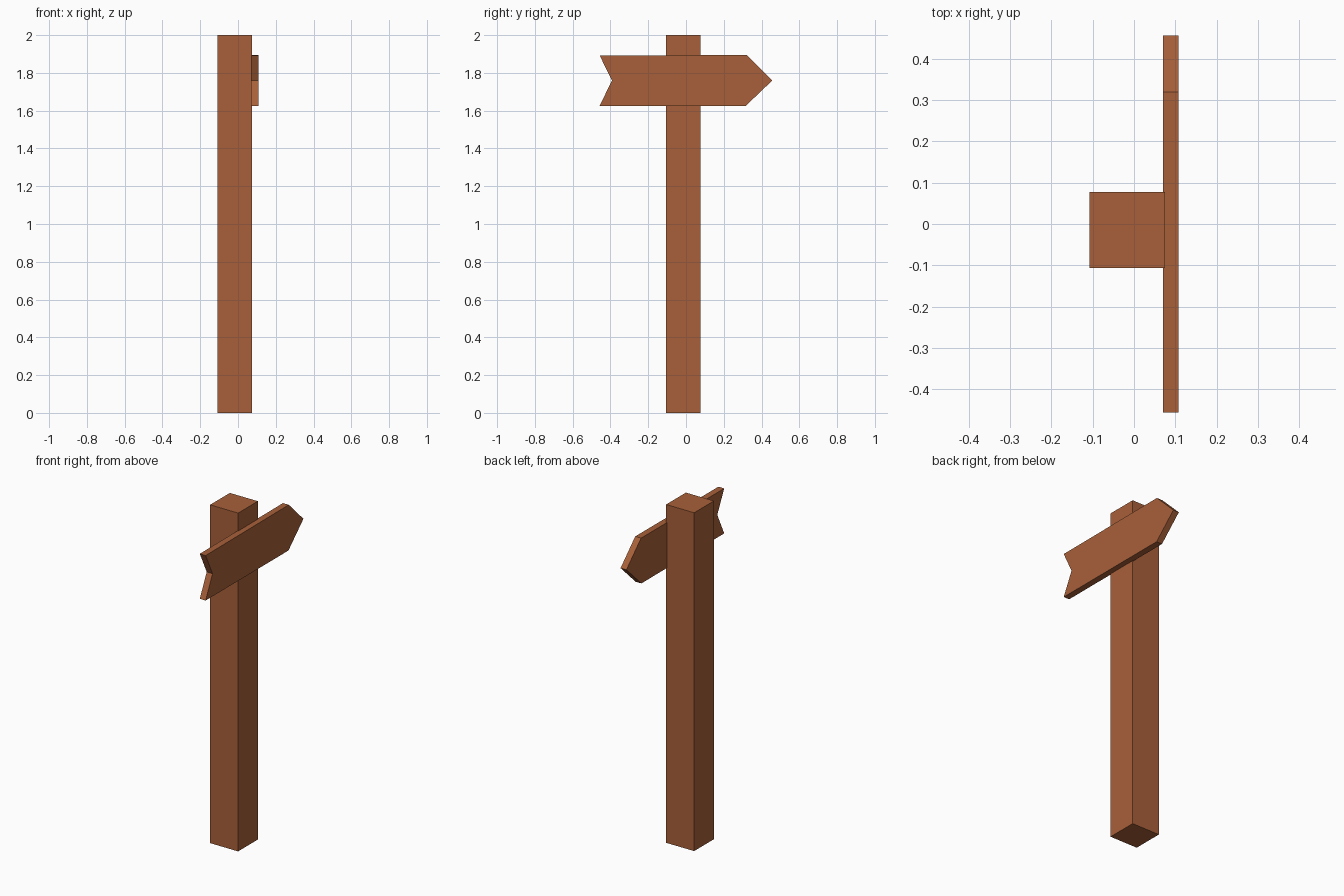
import bpy
import bmesh
from mathutils import Vector

if "Cube" in bpy.data.objects:
    bpy.data.objects.remove(bpy.data.objects["Cube"])

wood = bpy.data.materials.new("brown wood")
wood.diffuse_color = (0.39, 0.117, 0.041, 1)
wood.use_nodes = True
wood.node_tree.nodes["Principled BSDF"].inputs["Base Color"].default_value = wood.diffuse_color


def prism(name, profile, offset):
    """Extrude a flat polygon along offset into a closed solid."""
    bm = bmesh.new()
    face = bm.faces.new([bm.verts.new(p) for p in profile])
    ext = bmesh.ops.extrude_face_region(bm, geom=[face], use_keep_orig=True)
    verts = [g for g in ext["geom"] if isinstance(g, bmesh.types.BMVert)]
    bmesh.ops.translate(bm, verts=verts, vec=Vector(offset))
    bmesh.ops.recalc_face_normals(bm, faces=bm.faces)
    mesh = bpy.data.meshes.new(name)
    bm.to_mesh(mesh)
    bm.free()
    mesh.materials.append(wood)
    obj = bpy.data.objects.new(name, mesh)
    bpy.context.collection.objects.link(obj)
    return obj


# square post
x0, x1, y0, y1 = -0.108, 0.075, -0.106, 0.078
prism("post", [(x0, y0, 0), (x1, y0, 0), (x1, y1, 0), (x0, y1, 0)], (0, 0, 2))

# arrow board with a notched tail, fixed to the right side of the post
arrow = [(-0.457, 1.626), (0.317, 1.626), (0.457, 1.76),
         (0.32, 1.895), (-0.457, 1.892), (-0.392, 1.76)]
prism("arrow_sign", [(0.07, y, z) for y, z in arrow], (0.038, 0, 0))
